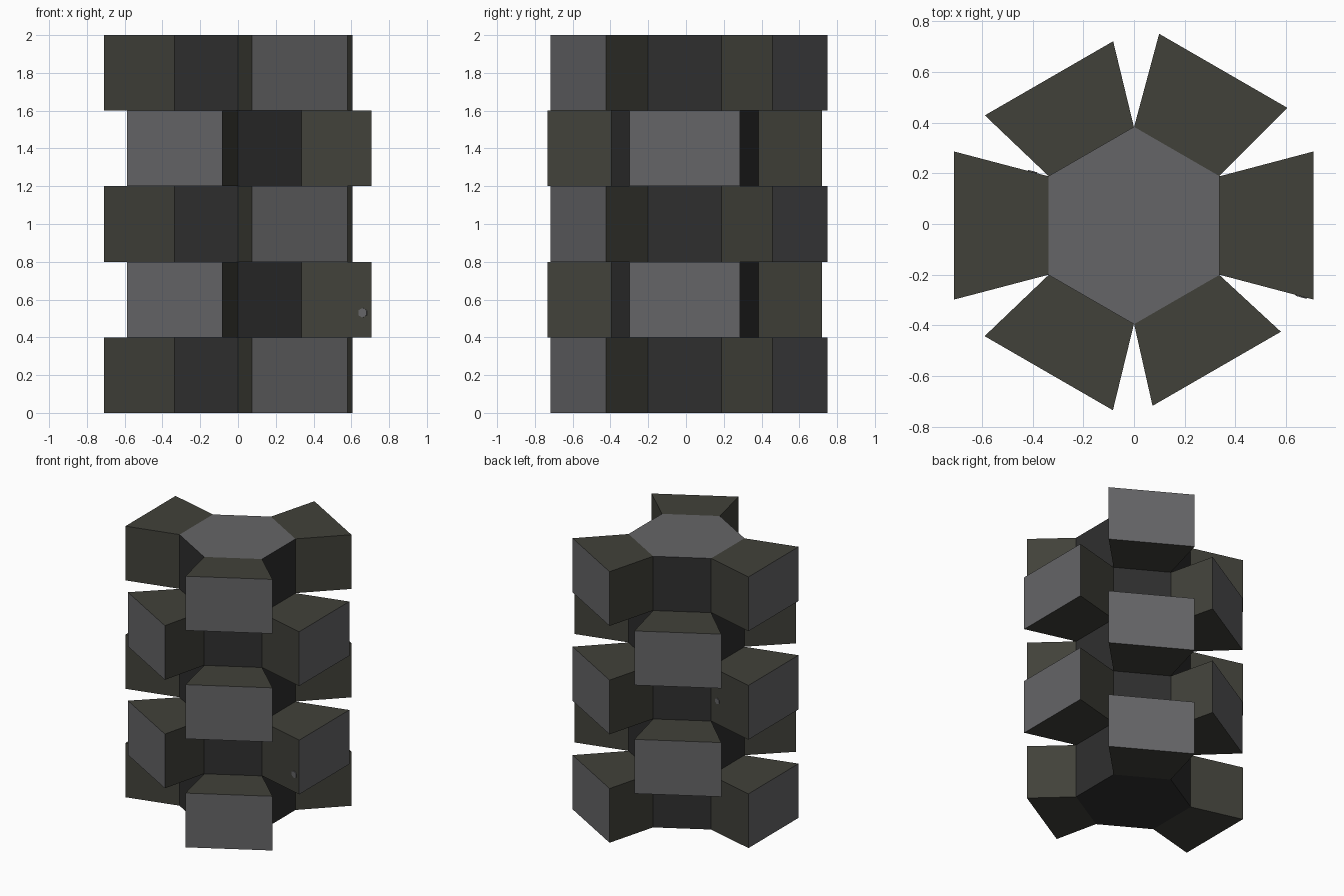
import bpy, bmesh, math
from mathutils import Vector, Matrix

if "Cube" in bpy.data.objects:
    bpy.data.objects.remove(bpy.data.objects["Cube"])

CY = -0.006          # centre of the hexagon in y
APO, HALF = 0.337, 0.194   # core apothem and half side
OUT_HALF = 0.292     # half width of the block's outer end
H = 0.4              # height of one layer
REACH = {0: 0.708, 60: 0.704, 120: 0.670, 180: 0.710, 240: 0.672, 300: 0.652}


def material(name, r, g, b):
    m = bpy.data.materials.new(name)
    m.diffuse_color = (r, g, b, 1)
    m.use_nodes = True
    m.node_tree.nodes["Principled BSDF"].inputs["Base Color"].default_value = m.diffuse_color
    return m


grey = material("mid_grey", 0.130, 0.130, 0.136)
olive = material("olive_grey", 0.053, 0.053, 0.042)
dark = material("dark_grey", 0.028, 0.028, 0.028)


def make(name, bm, mats):
    me = bpy.data.meshes.new(name)
    bm.to_mesh(me)
    bm.free()
    for m in mats:
        me.materials.append(m)
    ob = bpy.data.objects.new(name, me)
    bpy.context.collection.objects.link(ob)
    return ob


def prism(points, z0, z1):
    """Closed prism over a counter-clockwise outline."""
    bm = bmesh.new()
    lo = [bm.verts.new((x, y, z0)) for x, y in points]
    hi = [bm.verts.new((x, y, z1)) for x, y in points]
    bm.faces.new(lo[::-1])
    bm.faces.new(hi)
    n = len(points)
    for i in range(n):
        j = (i + 1) % n
        bm.faces.new((lo[i], lo[j], hi[j], hi[i]))
    bm.normal_update()
    return bm


# central hexagonal core: dark walls, grey top
R = APO / math.cos(math.pi / 6)
hexagon = [(R * math.cos(math.radians(30 + 60 * i)),
            R * math.sin(math.radians(30 + 60 * i)) + CY) for i in range(6)]
bm = prism(hexagon, 0, 5 * H)
for f in bm.faces:
    f.material_index = 1 if f.normal.z > 0.5 else 0
make("core", bm, [dark, grey])

# flared blocks, three per layer, alternating by 60 degrees
for layer in range(5):
    for k in range(3):
        ang = (60 * (1 - layer % 2) + 120 * k) % 360
        a = math.radians(ang)
        c, s = math.cos(a), math.sin(a)
        d = REACH[ang]
        outline = [(c * u - s * v, s * u + c * v + CY) for u, v in
                   ((APO, -HALF), (d, -OUT_HALF), (d, OUT_HALF), (APO, HALF))]
        bm = prism(outline, layer * H, (layer + 1) * H)
        axis = Vector((c, s, 0))
        for f in bm.faces:      # grey outer end, olive elsewhere
            f.material_index = 1 if f.normal.dot(axis) > 0.9 else 0
        inner = [f for f in bm.faces if f.normal.dot(axis) < -0.9]
        bmesh.ops.delete(bm, geom=inner, context='FACES_ONLY')
        make(f"block_{layer}_{k}", bm, [olive, grey])

# two tiny hexagonal studs on block sides
slope = (OUT_HALF - HALF) / (REACH[0] - APO)


def stud(name, sx, sy, x, z, r):
    y = sy * (HALF + slope * (x - APO)) + CY
    bm = bmesh.new()
    bmesh.ops.create_cone(bm, cap_ends=True, segments=6, radius1=r, radius2=r, depth=0.008)
    n = Vector((-slope * sx, sy, 0)).normalized()
    up = Vector((0, 0, 1))
    rot = Matrix((up.cross(n), up, n)).transposed().to_4x4()
    bm.transform(Matrix.Translation((sx * x, y, z)) @ rot)
    make(name, bm, [grey])


stud("front_stud", 1, -1, 0.66, 0.53, 0.026)
stud("back_stud", -1, 1, 0.40, 0.97, 0.022)
